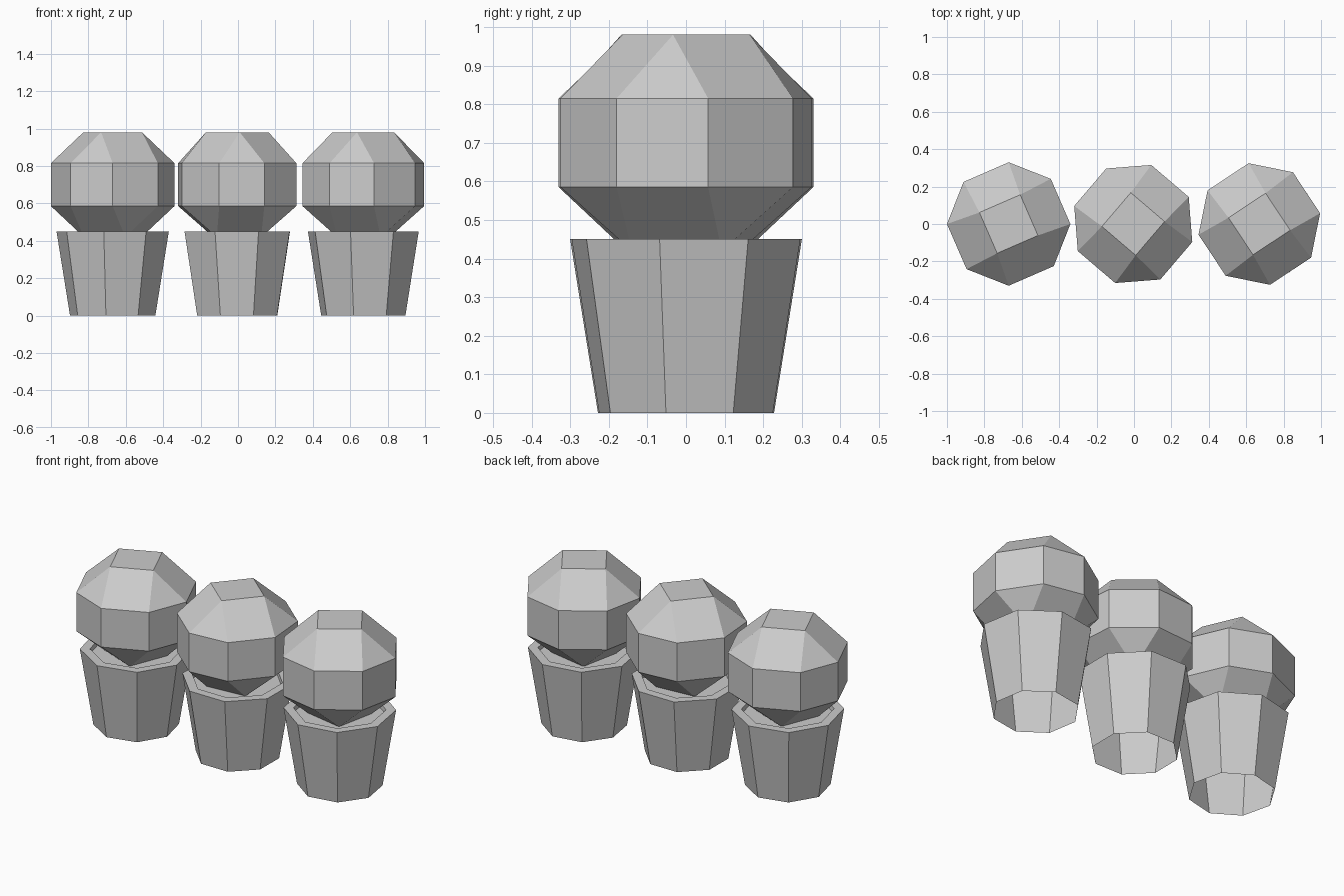
import bpy, bmesh
from math import sin, cos, radians

if "Cube" in bpy.data.objects:
    bpy.data.objects.remove(bpy.data.objects["Cube"])


def add_ring(bm, r, z, angles):
    return [bm.verts.new((r * cos(radians(a)), r * sin(radians(a)), z)) for a in angles]


def bridge(bm, low, high):
    n = len(low)
    for i in range(n):
        j = (i + 1) % n
        bm.faces.new((low[i], low[j], high[j], high[i]))


def finish(bm, name, x):
    bmesh.ops.recalc_face_normals(bm, faces=bm.faces)
    mesh = bpy.data.meshes.new(name)
    bm.to_mesh(mesh)
    bm.free()
    obj = bpy.data.objects.new(name, mesh)
    obj.location.x = x
    bpy.context.collection.objects.link(obj)


def make_pot(name, x, phase):
    # tapered eight-sided wall, open below, with flat rim and recessed soil
    bm = bmesh.new()
    angles = [phase + 45 * i for i in range(8)]
    profile = [(0.231, 0), (0.304, 0.45), (0.25, 0.45), (0.247, 0.425)]
    rings = [add_ring(bm, r, z, angles) for r, z in profile]
    for low, high in zip(rings, rings[1:]):
        bridge(bm, low, high)
    bm.faces.new(rings[-1])
    finish(bm, name, x)


def make_plant(name, x, phase):
    # eight-sided band with square caps, the lower cap turned by 45 degrees
    bm = bmesh.new()
    angles = [phase + 90 * k + s for k in range(4) for s in (-21.5, 21.5)]
    low = add_ring(bm, 0.33, 0.585, angles)
    high = add_ring(bm, 0.33, 0.815, angles)
    bridge(bm, low, high)
    quarter = [phase + 90 * k for k in range(4)]
    top = add_ring(bm, 0.168, 0.98, quarter)
    bottom = add_ring(bm, 0.168, 0.42, [a + 45 for a in quarter])
    bm.faces.new(top)
    bm.faces.new(bottom)
    for k in range(4):
        a, b, c = 2 * k, 2 * k + 1, (2 * k + 2) % 8
        n = (k + 1) % 4
        bm.faces.new((high[a], high[b], top[k]))
        bm.faces.new((high[b], high[c], top[n], top[k]))
        bm.faces.new((low[b], low[c], bottom[k]))
        bm.faces.new((low[a], low[b], bottom[k], bottom[k - 1]))
    finish(bm, name, x)


# three potted plants in a row: x, pot turn, plant turn
for side, x, pot_turn, plant_turn in (("left", -0.67, -9, 68.5),
                                      ("middle", -0.004, 22, 94.5),
                                      ("right", 0.67, -13, 78.5)):
    make_pot(side + "_pot", x, pot_turn)
    make_plant(side + "_plant", x, plant_turn)
